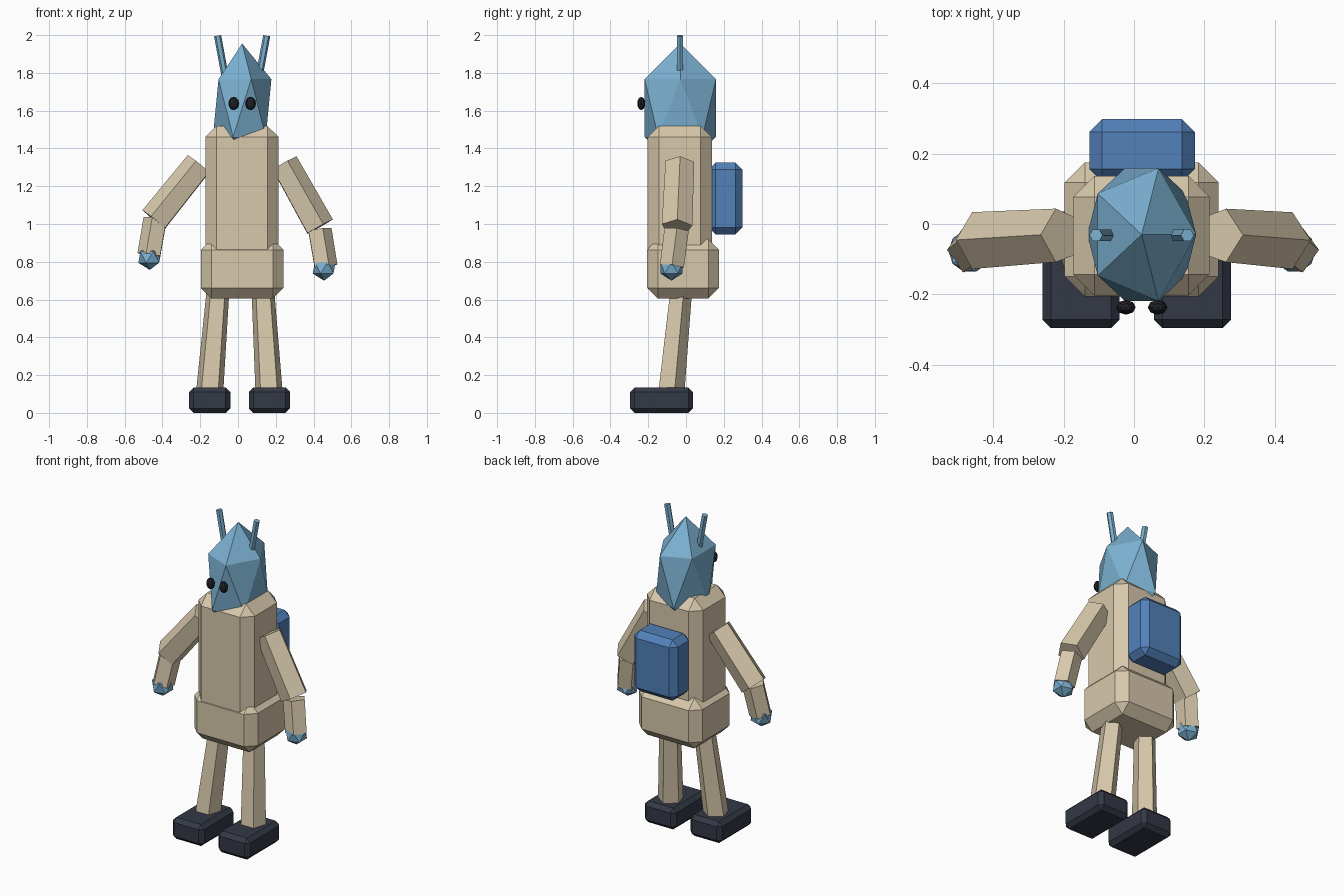
import bpy
import bmesh
import math
from mathutils import Vector

if "Cube" in bpy.data.objects:
    bpy.data.objects.remove(bpy.data.objects["Cube"], do_unlink=True)


def material(name, rgb):
    m = bpy.data.materials.new(name)
    m.use_nodes = True
    m.diffuse_color = (*rgb, 1)
    m.node_tree.nodes["Principled BSDF"].inputs["Base Color"].default_value = (*rgb, 1)
    return m


TAN = material("tan cloth", (0.68, 0.58, 0.41))
SKY = material("light blue skin", (0.20, 0.44, 0.64))
BLUE = material("pack blue", (0.085, 0.22, 0.49))
SLATE = material("dark slate", (0.033, 0.04, 0.06))
BLACK = material("eye black", (0.013, 0.014, 0.019))
MID = 0.022  # body centre line


def finish(name, bm, mat):
    bmesh.ops.recalc_face_normals(bm, faces=bm.faces[:])
    mesh = bpy.data.meshes.new(name)
    bm.to_mesh(mesh)
    bm.free()
    mesh.materials.append(mat)
    ob = bpy.data.objects.new(name, mesh)
    bpy.context.collection.objects.link(ob)
    return ob


def box(name, lo, hi, bevel, mat):
    """Box between two corners with a single flat chamfer."""
    lo, hi = Vector(lo), Vector(hi)
    bm = bmesh.new()
    bmesh.ops.create_cube(bm, size=1)
    for v in bm.verts:
        v.co = (lo + hi) / 2 + v.co * (hi - lo)
    bmesh.ops.bevel(bm, geom=bm.edges[:], offset=bevel, segments=1, affect='EDGES')
    return finish(name, bm, mat)


def limb(name, a, b, ra, rb, mat, facing, sides=5):
    """Tapered prism from a to b, with one ridge turned towards facing."""
    a, b = Vector(a), Vector(b)
    axis = (b - a).normalized()
    u = Vector(facing)
    u = (u - axis * u.dot(axis)).normalized()
    w = axis.cross(u)
    bm = bmesh.new()
    rings = []
    for centre, r in ((a, ra), (b, rb)):
        angles = [math.tau * i / sides for i in range(sides)]
        rings.append([bm.verts.new(centre + r * (u * math.cos(t) + w * math.sin(t)))
                      for t in angles])
        bm.faces.new(rings[-1])
    for i in range(sides):
        j = (i + 1) % sides
        bm.faces.new((rings[0][i], rings[0][j], rings[1][j], rings[1][i]))
    return finish(name, bm, mat)


def ball(name, centre, radii, mat, uv=False):
    bm = bmesh.new()
    if uv:
        bmesh.ops.create_uvsphere(bm, u_segments=8, v_segments=6, radius=1)
    else:
        bmesh.ops.create_icosphere(bm, subdivisions=1, radius=1)
    for v in bm.verts:
        v.co = Vector(centre) + v.co * Vector(radii)
    return finish(name, bm, mat)


# Body and pack
box("torso", (-0.173, -0.203, 0.72), (0.215, 0.137, 1.52), 0.06, TAN)
box("hips", (-0.197, -0.206, 0.605), (0.241, 0.175, 0.92), 0.057, TAN)
box("backpack", (-0.127, 0.12, 0.945), (0.173, 0.298, 1.325), 0.036, BLUE)

# Head
ball("head", (MID, -0.03, 1.614), (0.173, 0.222, 0.341), SKY)

# Arms: shoulder, elbow, wrist and hand, posed differently on each side
ARMS = {
    "left": (1, (0.24, -0.033, 1.32), (0.428, -0.048, 0.983),
             (0.428, -0.05, 0.968), (0.46, -0.075, 0.775), (0.456, -0.077, 0.768)),
    "right": (-1, (-0.203, -0.033, 1.315), (-0.44, -0.048, 1.02),
              (-0.433, -0.05, 1.025), (-0.466, -0.075, 0.835), (-0.467, -0.077, 0.825)),
}
for side, (s, shoulder, elbow, fore, wrist, hand) in ARMS.items():
    limb(side + "_upper_arm", shoulder, elbow, 0.08, 0.085, TAN, (s, 0, 0))
    limb(side + "_forearm", fore, wrist, 0.068, 0.067, TAN, (s, 0, 0))
    ball(side + "_hand", hand, (0.068,) * 3, SKY)

# Legs and shoes
for side, top, foot, shoe in (("left", 0.131, 0.168, 0.057),
                              ("right", -0.105, -0.155, -0.26)):
    limb(side + "_leg", (top, -0.03, 0.66), (foot, -0.09, 0.05),
         0.063, 0.077, TAN, (0, 1, 0))
    box(side + "_shoe", (shoe, -0.296, 0), (shoe + 0.219, 0.036, 0.134), 0.024, SLATE)

# Antennae and eyes
for side, s in (("left", 1), ("right", -1)):
    limb(side + "_antenna", (MID + s * 0.075, -0.032, 1.7),
         (MID + s * 0.13, -0.032, 1.997), 0.019, 0.019, SKY, (1, 0, 0), 6)
    ball(side + "_eye", (MID + s * 0.045, -0.237, 1.638),
         (0.028, 0.021, 0.035), BLACK, uv=True)
